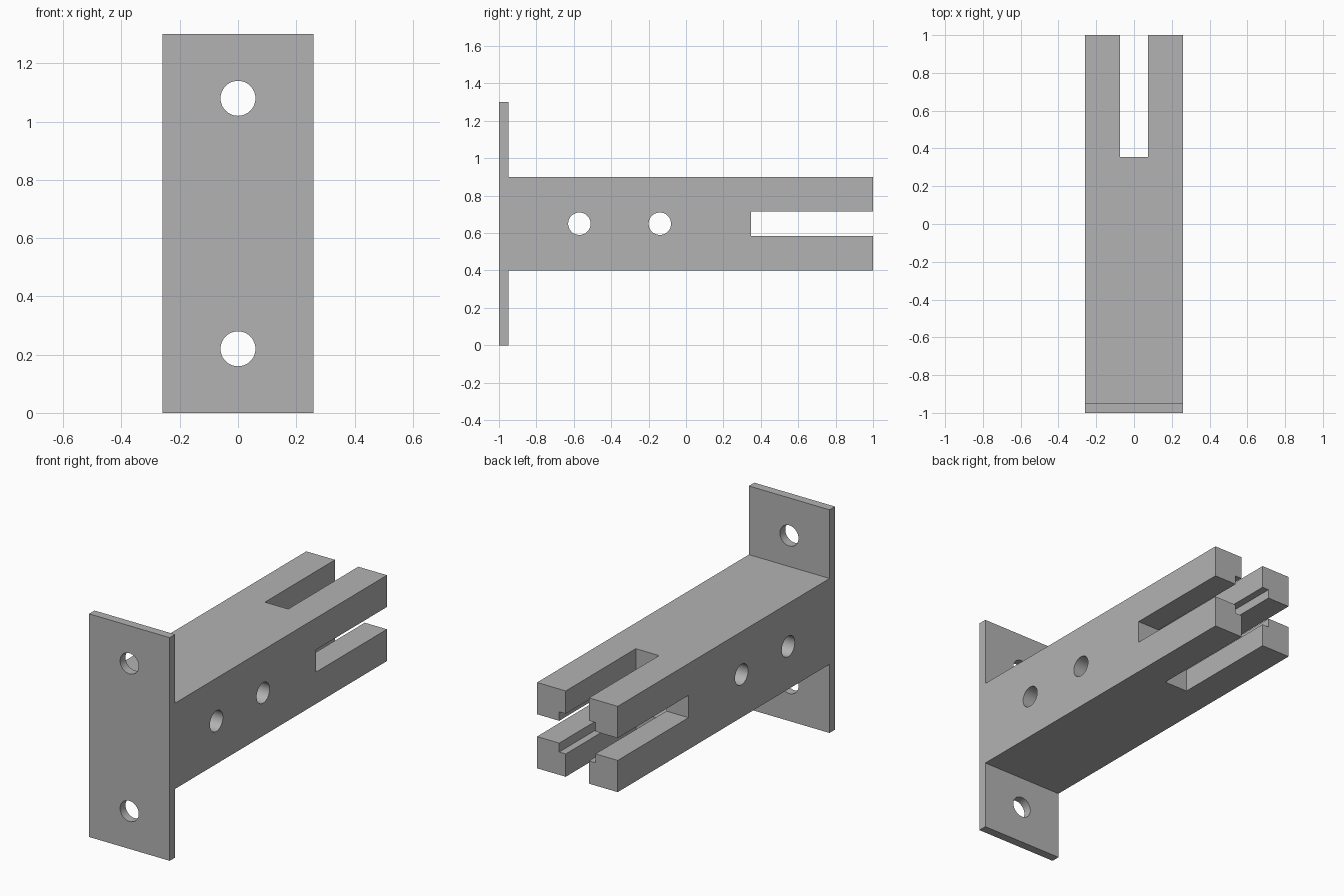
import bpy
from math import pi

old = bpy.data.objects.get("Cube")
if old:
    bpy.data.objects.remove(old, do_unlink=True)

grey = bpy.data.materials.new("plain_grey")
grey.use_nodes = True
grey.diffuse_color = (0.45, 0.45, 0.45, 1)
grey.node_tree.nodes["Principled BSDF"].inputs["Base Color"].default_value = (0.45, 0.45, 0.45, 1)


def box(name, low, high):
    """Box between two opposite corners."""
    bpy.ops.mesh.primitive_cube_add(size=1, location=[(a + b) / 2 for a, b in zip(low, high)])
    ob = bpy.context.object
    ob.name = name
    ob.scale = [b - a for a, b in zip(low, high)]
    bpy.ops.object.transform_apply(location=False, rotation=False, scale=True)
    ob.data.materials.append(grey)
    return ob


def drill(name, location, rotation):
    bpy.ops.mesh.primitive_cylinder_add(vertices=48, radius=0.06, depth=1,
                                        location=location, rotation=rotation)
    ob = bpy.context.object
    ob.name = name
    ob.data.materials.append(grey)
    return ob


def cut(target, cutters):
    """Subtract each cutter in turn, then remove it."""
    for cutter in cutters:
        mod = target.modifiers.new("cut", "BOOLEAN")
        mod.operation = "DIFFERENCE"
        mod.solver = "EXACT"
        mod.object = cutter
        bpy.context.view_layer.objects.active = target
        bpy.ops.object.modifier_apply(modifier=mod.name)
        bpy.data.objects.remove(cutter, do_unlink=True)
    bpy.ops.object.select_all(action="DESELECT")
    target.select_set(True)
    bpy.ops.object.shade_smooth_by_angle(angle=pi / 6)


# Mounting plate with two screw holes
plate = box("mounting_plate", (-0.26, -1, 0), (0.26, -0.95, 1.3))
cut(plate, [drill("screw_hole", (0, -1, z), (pi / 2, 0, 0)) for z in (0.22, 1.08)])

# Arm: square bore, crossed end slots and two cross holes
arm = box("slotted_arm", (-0.26, -0.95, 0.4), (0.26, 1, 0.9))
cut(arm, [
    box("bore", (-0.117, -0.94, 0.533), (0.117, 1.1, 0.767)),
    box("upright_slot", (-0.075, 0.355, 0.3), (0.075, 1.2, 1)),
    box("level_slot", (-0.4, 0.348, 0.585), (0.4, 1.3, 0.715)),
    drill("front_pin_hole", (0, -0.57, 0.65), (0, pi / 2, 0)),
    drill("rear_pin_hole", (0, -0.14, 0.65), (0, pi / 2, 0)),
])
